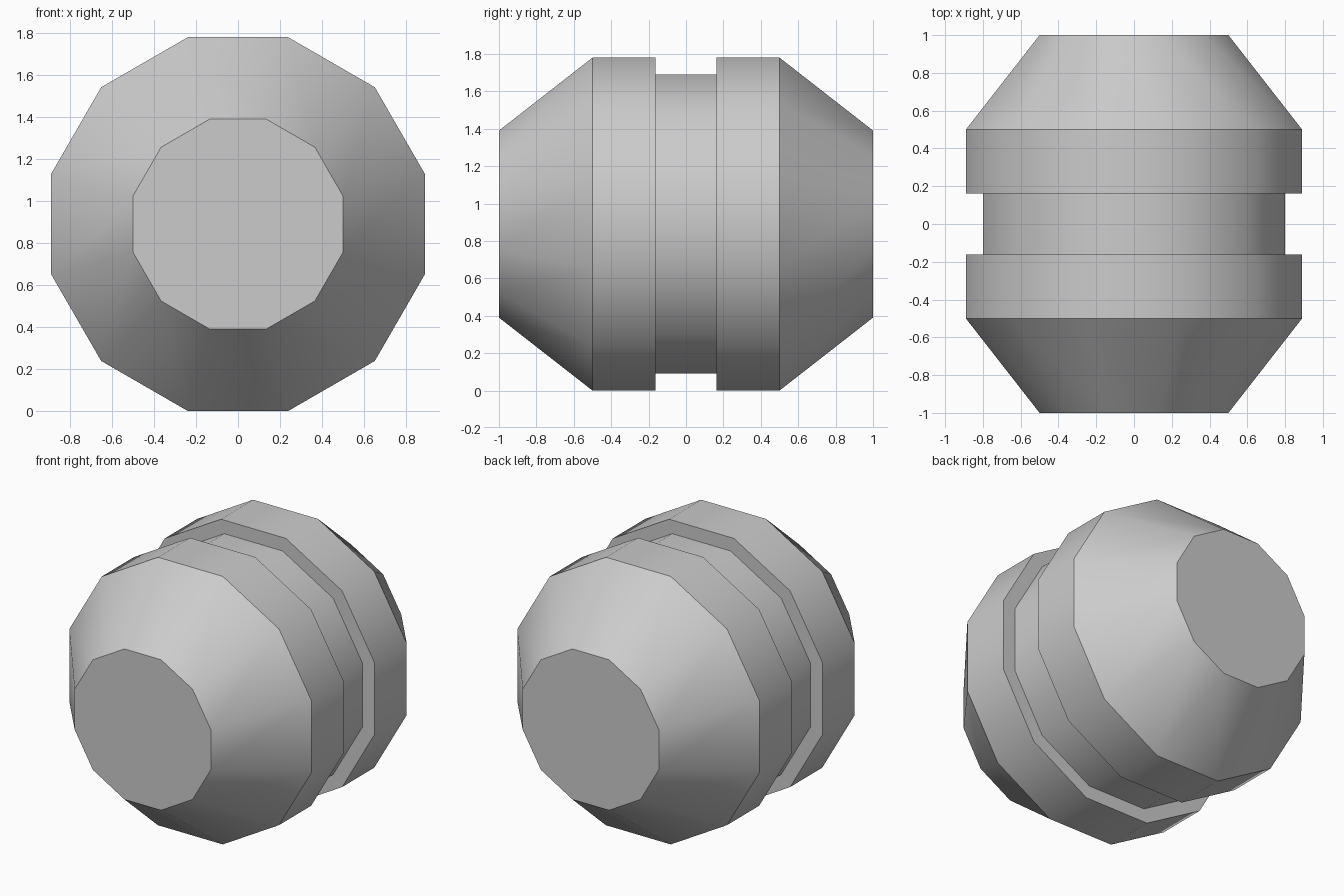
import bpy, bmesh
from math import sin, cos, pi, radians

if "Cube" in bpy.data.objects:
    bpy.data.objects.remove(bpy.data.objects["Cube"])

SIDES = 12
AXIS_Z = 0.89

# Half profile (y, flat-to-centre distance), mirrored to give the whole barrel
half = [(-1.0, 0.5), (-0.5, 0.89), (-0.162, 0.89), (-0.162, 0.80)]
profile = half + [(-y, r) for y, r in reversed(half)]

# Twelve-sided barrel with tapered ends and a central groove
bm = bmesh.new()
rings = []
for y, apothem in profile:
    r = apothem / cos(pi / SIDES)
    angles = [2 * pi * (i + 0.5) / SIDES for i in range(SIDES)]
    rings.append([bm.verts.new((r * cos(a), y, AXIS_Z + r * sin(a))) for a in angles])
for a, b in zip(rings, rings[1:]):
    for i in range(SIDES):
        j = (i + 1) % SIDES
        bm.faces.new((a[i], a[j], b[j], b[i]))

# Flat end caps
bm.faces.new(rings[0])
bm.faces.new(rings[-1])
bmesh.ops.recalc_face_normals(bm, faces=bm.faces)

mesh = bpy.data.meshes.new("grooved_barrel")
bm.to_mesh(mesh)
bm.free()
barrel = bpy.data.objects.new("grooved_barrel", mesh)
bpy.context.collection.objects.link(barrel)

# Smooth around the barrel, sharp at the rims
bpy.context.view_layer.objects.active = barrel
barrel.select_set(True)
bpy.ops.object.shade_smooth_by_angle(angle=radians(33))
